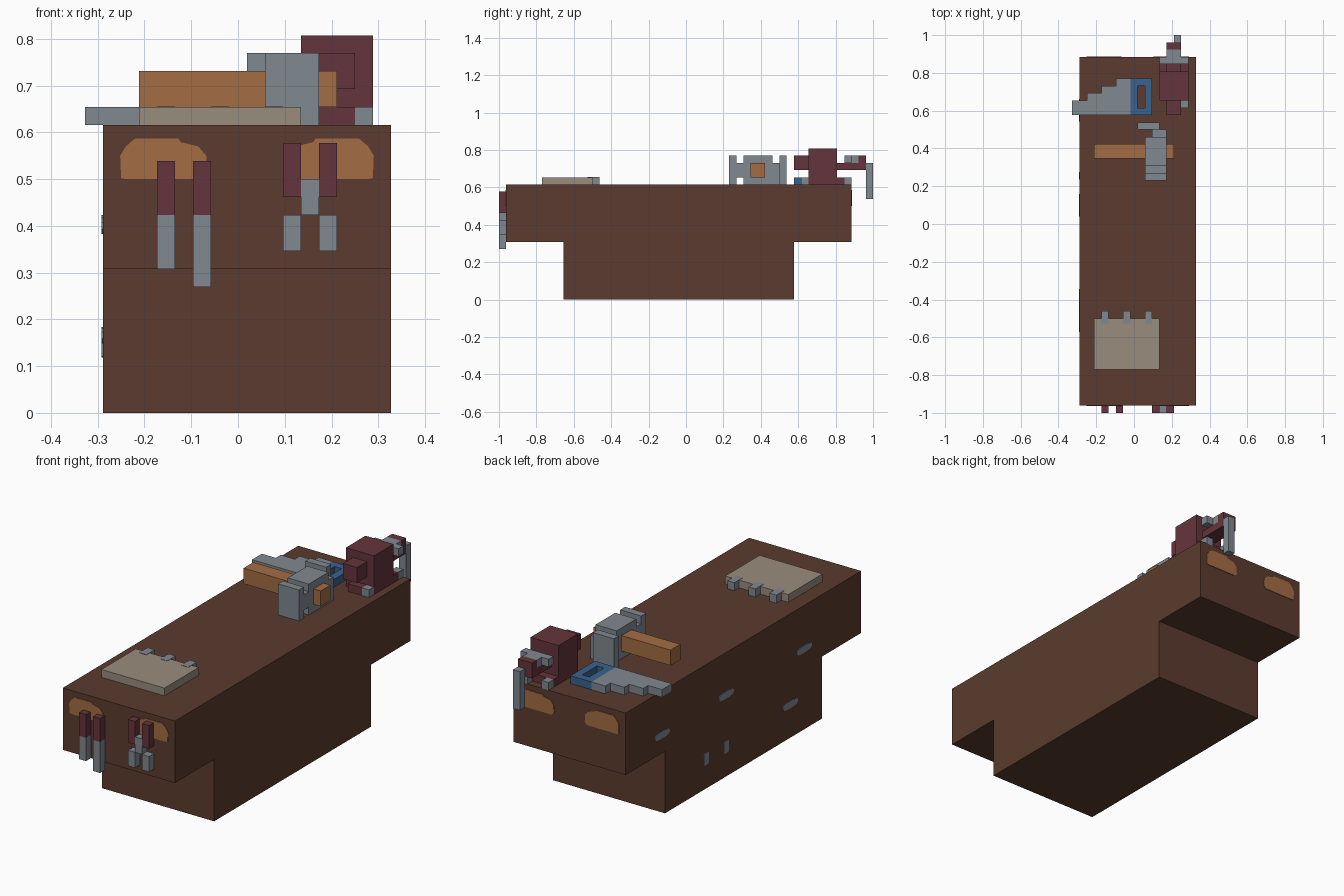
import bpy, bmesh, math
from mathutils import Vector

old = bpy.data.objects.get("Cube")
if old:
    bpy.data.objects.remove(old, do_unlink=True)

V = 1 / 26                                   # block size
ORIGIN = Vector((-8.5 * V, -1.0, 0.0))       # grid corner


def material(name, rgb):
    lin = [(c / 255 / 12.92) if c < 10 else ((c / 255 + 0.055) / 1.055) ** 2.4 for c in rgb]
    m = bpy.data.materials.new(name)
    m.use_nodes = True
    m.diffuse_color = (*lin, 1)
    m.node_tree.nodes["Principled BSDF"].inputs["Base Color"].default_value = (*lin, 1)
    return m


brown = material("dark_wood", (91, 59, 46))
orange = material("light_wood", (163, 109, 68))
grey = material("steel", (128, 136, 144))
maroon = material("maroon_grip", (100, 53, 60))
tan = material("paper", (153, 140, 125))
blue = material("blue_handle", (58, 97, 142))


def finish(name, bm, mat):
    bmesh.ops.recalc_face_normals(bm, faces=bm.faces)
    me = bpy.data.meshes.new(name)
    bm.to_mesh(me)
    bm.free()
    me.materials.append(mat)
    ob = bpy.data.objects.new(name, me)
    bpy.context.collection.objects.link(ob)
    return ob


def blocks(name, mat, *boxes):
    """Boxes in grid units: (x0, x1, y0, y1, z0, z1)."""
    bm = bmesh.new()
    for b in boxes:
        lo, hi = Vector(b[0::2]), Vector(b[1::2])
        cube = bmesh.ops.create_cube(bm, size=1)["verts"]
        for v in cube:
            v.co = ORIGIN + V * ((lo + hi) / 2 + Vector(a * s for a, s in zip(v.co, hi - lo)))
    return finish(name, bm, mat)


def prism(name, mat, points, depth):
    """Extrude a planar outline along the depth vector."""
    bm = bmesh.new()
    face = bm.faces.new([bm.verts.new(p) for p in points])
    top = bmesh.ops.extrude_face_region(bm, geom=[face])["geom"]
    bmesh.ops.translate(bm, vec=depth, verts=[g for g in top if isinstance(g, bmesh.types.BMVert)])
    return finish(name, bm, mat)


# Bench: T-shaped side profile
profile = [(9, 0), (41, 0), (41, 8), (49, 8), (49, 16), (1, 16), (1, 8), (9, 8)]
prism("bench_body", brown,
      [ORIGIN + V * Vector((1, y, z)) for y, z in profile], Vector((16 * V, 0, 0)))

# Worn wood patches on both ends
MID = 0.5 * V
patch = [(-.25, .502), (-.252, .55), (-.24, .57), (-.22, .587), (-.128, .587),
         (-.122, .579), (-.085, .57), (-.068, .55), (-.065, .512), (-.08, .5), (-.24, .5)]
for end, y, d in (("front", -1 + V, -0.003), ("back", -1 + 49 * V, 0.003)):
    for side, s in (("right", 1), ("left", -1)):
        pts = [(x if s > 0 else 2 * MID - x, y, z) for x, z in patch]
        prism(f"{end}_{side}_patch", orange, pts, Vector((0, d, 0)))

# Steel inlays on the right side
side_x = ORIGIN.x + V
inlays = [(.602, .40, .06, .018), (.099, .406, .06, .018), (-.514, .40, .06, .018),
          (-.404, .166, .06, .018), (.256, .149, .02, .03), (.099, .148, .02, .03)]
for n, (cy, cz, a, b) in enumerate(inlays, 1):
    pts = []
    for k in range(12):
        t = math.tau * (k + .5) / 12
        power = 0.7 if a > b else 0.25
        c, s = math.cos(t), math.sin(t)
        pts.append((side_x, cy + a * math.copysign(abs(c) ** power, c),
                    cz + b * math.copysign(abs(s) ** power, s)))
    prism(f"side_inlay_{n}", grey, pts, Vector((-0.003, 0, 0)))

# Notepad with binder rings
blocks("notepad", tan, (3, 12, 6, 13, 16, 17))
blocks("notepad_rings", grey, *[(i, i + 1, 12.3, 14, 16, 17.04) for i in (4, 7, 10)])

# Hammer
blocks("hammer_handle", orange, (3, 14, 35, 37, 17, 19))
blocks("hammer_head", grey,
       (10, 13, 32, 33, 16, 20),             # striking face
       (10, 13, 33, 34, 17, 19),             # neck
       (10, 13, 34, 38, 16, 20),             # main block
       (11, 13, 38, 39, 16, 19),             # claw root
       (9, 12, 39, 40, 16, 20))              # claw

# Saw: stepped blade and framed handle
blocks("saw_blade", grey, *[(2 * n, 2 * n + 2, 41, 43 + n, 16, 17) for n in range(4)])
blocks("saw_handle", blue, (8, 9, 41, 46, 16, 17), (10, 11, 41, 46, 16, 17),
       (9, 10, 41, 42, 16, 17), (9, 10, 45, 46, 16, 17))

# Vise at the back left corner
blocks("vise_body", maroon,
       (12, 16, 43, 47, 16, 21),             # main block
       (13, 15, 41, 43, 18, 20),             # front boss
       (13, 15, 42, 43, 16, 17),             # front foot
       (12, 16, 47, 48, 16, 17),             # rear foot
       (13, 15, 47, 51, 18, 19),             # sliding bar
       (13, 15, 50, 51, 19, 20))             # rear jaw
blocks("vise_bolts", grey, (15, 16, 42, 43, 16, 17),
       (12, 13, 48, 49, 16, 17), (15, 16, 48, 49, 16, 17))
blocks("vise_jaw_plates", grey, (13, 15, 49, 50, 19, 20), (12, 13, 48, 49, 19, 20),
       (15, 16, 48, 49, 19, 20), (13, 15, 48, 49, 19, 20))
blocks("vise_lever", grey, (14, 15, 51, 52, 14, 19))

# Chisels hanging on the front
for name, i, tip in (("short_chisel", 4, 8), ("long_chisel", 6, 7)):
    blocks(name + "_grip", maroon, (i, i + 1, 0, 1, 11, 14))
    blocks(name + "_blade", grey, (i, i + 1, 0, 1, tip, 11))

# Pliers hanging on the front
blocks("pliers_grips", maroon, *[(i, i + 1, 0, 1, 12, 15) for i in (11, 13)])
blocks("pliers_jaws", grey, (12, 13, 0, 1, 11, 13),
       *[(i, i + 1, 0, 1, 9, 11) for i in (11, 13)])
